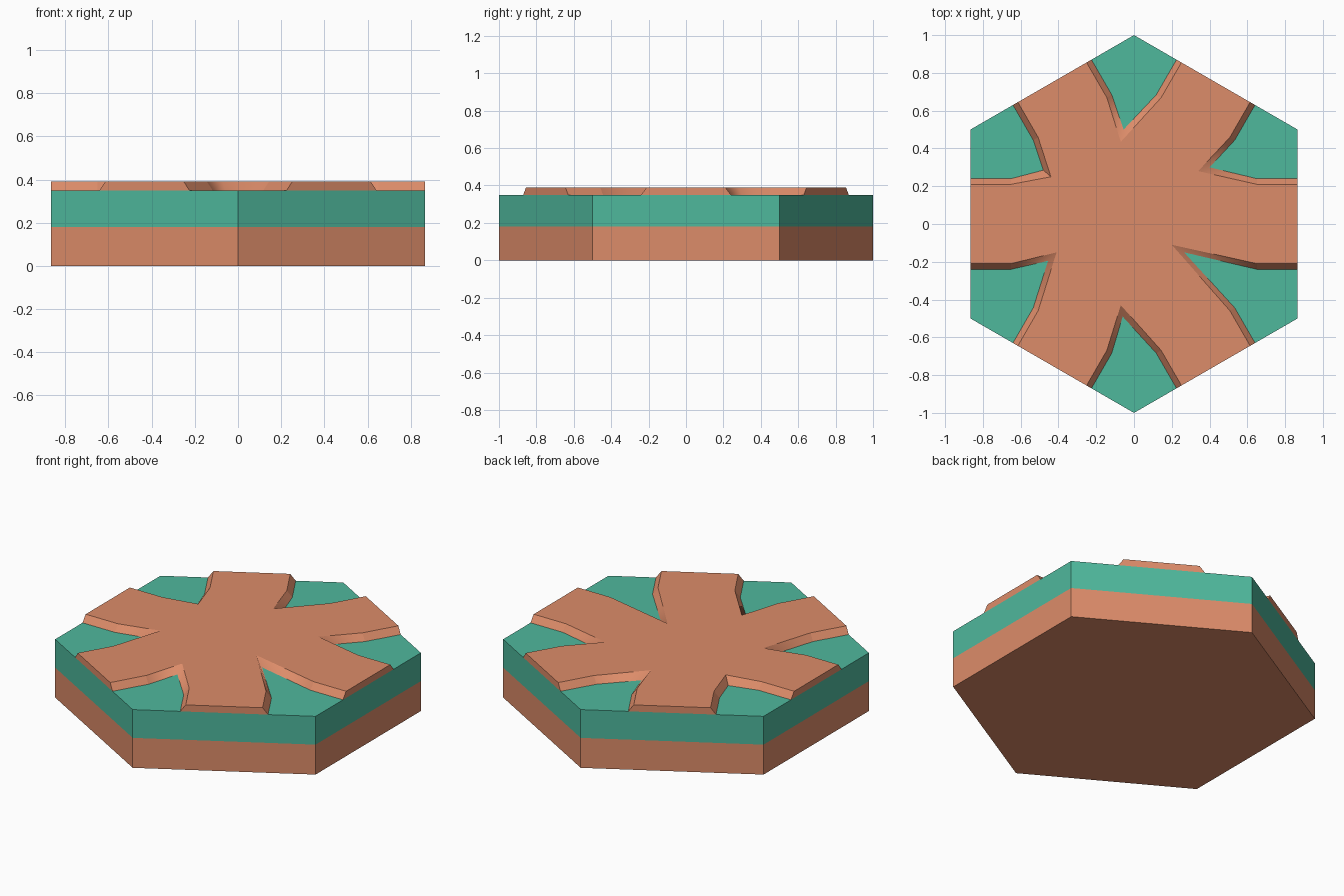
import bpy, bmesh, math
from mathutils import Vector

if "Cube" in bpy.data.objects:
    bpy.data.objects.remove(bpy.data.objects["Cube"])

DIRT_Z, GRASS_Z, PATH_Z = 0.18, 0.35, 0.39


def material(name, color):
    m = bpy.data.materials.new(name)
    m.diffuse_color = (*color, 1)
    m.use_nodes = True
    m.node_tree.nodes["Principled BSDF"].inputs["Base Color"].default_value = m.diffuse_color
    return m


def finish(name, bm, mat):
    bmesh.ops.recalc_face_normals(bm, faces=bm.faces)
    me = bpy.data.meshes.new(name)
    bm.to_mesh(me)
    bm.free()
    me.materials.append(mat)
    ob = bpy.data.objects.new(name, me)
    bpy.context.collection.objects.link(ob)
    return ob


def ring(bm, pts, z):
    return [bm.verts.new((p.x, p.y, z)) for p in pts]


def walls(bm, low, high):
    n = len(low)
    return [bm.faces.new((low[i], low[(i + 1) % n], high[(i + 1) % n], high[i]))
            for i in range(n)]


dirt = material("dirt brown", (0.72, 0.262, 0.142))
grass = material("grass green", (0.078, 0.48, 0.335))

# Hexagon corners, counter-clockwise from the back corner
corners = [Vector((math.cos(a), math.sin(a)))
           for a in (math.radians(90 + 60 * k) for k in range(6))]

# Tile body: a dirt layer with a grass layer on top
for name, z0, z1, mat in (("dirt_layer", 0, DIRT_Z, dirt),
                          ("grass_layer", DIRT_Z, GRASS_Z, grass)):
    bm = bmesh.new()
    low, high = ring(bm, corners, z0), ring(bm, corners, z1)
    walls(bm, low, high)
    bm.faces.new(high if z0 else low[::-1])
    finish(name, bm, mat)

# Tip of the grass notch at each corner: (on path top, on grass)
tips = [((-0.07, 0.435), (-0.055, 0.50)),
        ((-0.44, 0.25), (-0.48, 0.285)),
        ((-0.41, -0.15), (-0.455, -0.195)),
        ((-0.07, -0.43), (-0.06, -0.49)),
        ((0.20, -0.11), (0.265, -0.15)),
        ((0.34, 0.28), (0.40, 0.30))]


def path_outline(level, reach):
    """Star of six arms; each corner is notched 'reach' along its edges."""
    pts = []
    for k, c in enumerate(corners):
        sides = []
        for other in (corners[k - 1], corners[(k + 1) % 6]):
            end = c + (other - c) * reach
            inward = -(c + other).normalized()
            sides.append((end, end + inward * 0.215))
        (e0, m0), (e1, m1) = sides
        pts += [e0, m0, Vector(tips[k][level]), m1, e1]
    return pts


# Raised dirt crossroads with sloping banks
bm = bmesh.new()
low = ring(bm, path_outline(1, 0.26), GRASS_Z)
high = ring(bm, path_outline(0, 0.29), PATH_Z)
walls(bm, low, high)
bm.faces.new(high)
for f in bm.faces:
    f.smooth = True
# Only the banks around the narrow notch tips are smooth
soft = {bm.edges.get((low[5 * k + 2], high[5 * k + 2])) for k in (0, 2, 3, 4, 5)}
for e in bm.edges:
    e.smooth = e in soft
finish("crossroads_path", bm, dirt)
